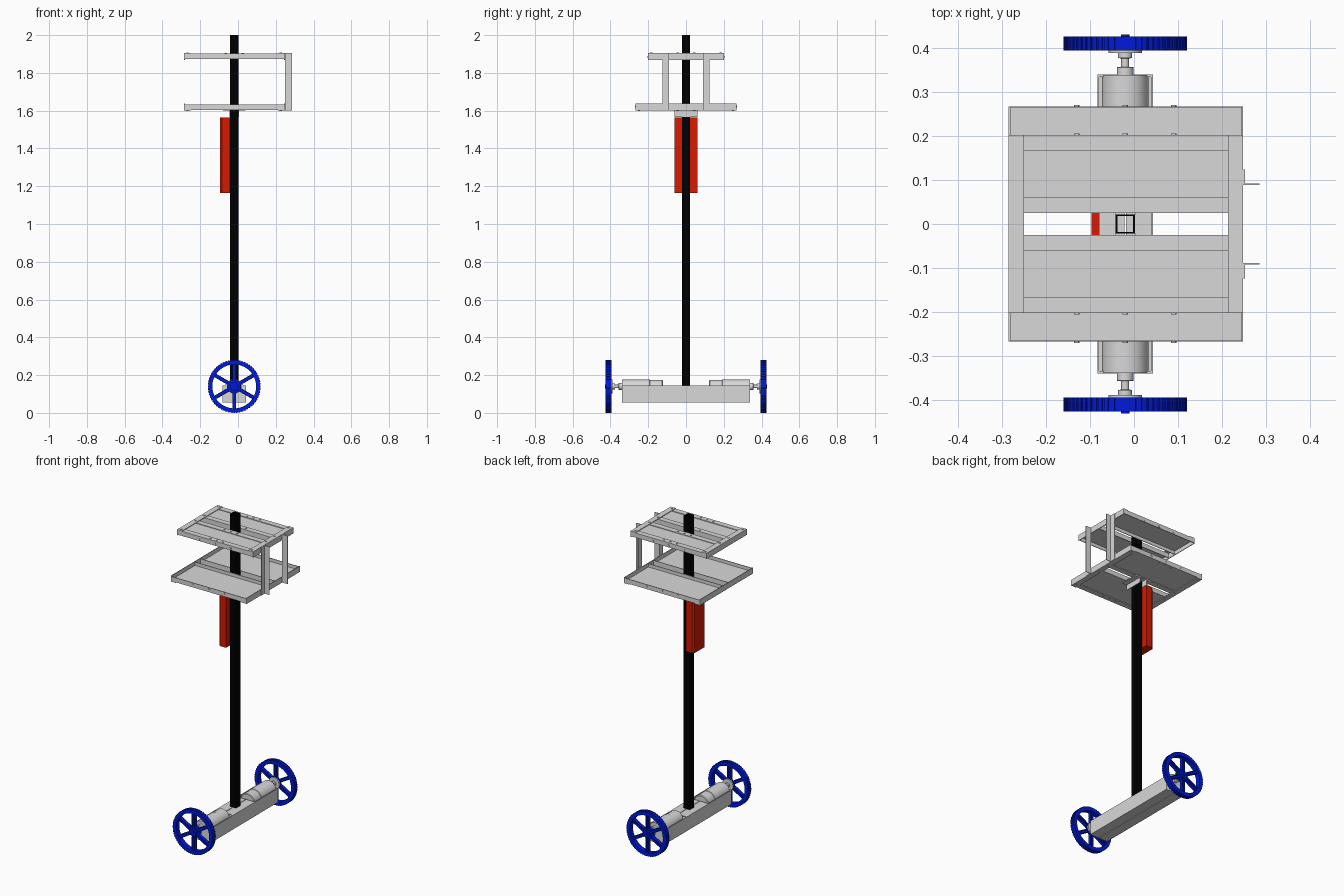
import bpy, math
from mathutils import Matrix, Vector

if "Cube" in bpy.data.objects:
    bpy.data.objects.remove(bpy.data.objects["Cube"])


def material(name, rgb):
    m = bpy.data.materials.new(name)
    m.diffuse_color = (*rgb, 1)
    m.use_nodes = True
    m.node_tree.nodes["Principled BSDF"].inputs["Base Color"].default_value = (*rgb, 1)
    return m


GREY = material("aluminium grey", (0.69, 0.69, 0.69))
BLACK = material("pole black", (0.0, 0.0, 0.0))
RED = material("case red", (0.68, 0.010, 0.0))
BLUE = material("wheel blue", (0.0, 0.010, 0.70))
PX = -0.02     # pole and axle x
AXLE_Z = 0.14


def mesh(name, verts, faces, mat):
    me = bpy.data.meshes.new(name)
    me.from_pydata(verts, [], faces)
    me.materials.append(mat)
    ob = bpy.data.objects.new(name, me)
    bpy.context.collection.objects.link(ob)
    return ob


def box(name, x, y, z, mat=GREY):
    """Box from (min, max) ranges."""
    x, y, z = sorted(x), sorted(y), sorted(z)
    v = [(a, b, c) for a in x for b in y for c in z]
    f = [(0, 1, 3, 2), (4, 6, 7, 5), (0, 4, 5, 1), (2, 3, 7, 6), (0, 2, 6, 4), (1, 5, 7, 3)]
    return mesh(name, v, f, mat)


def lathe(name, profile, y_sign, mat, x=PX, z=AXLE_Z, n=48, closed=False):
    """Turn (radius, y) points about an axis along y."""
    k = len(profile)
    v = [(x + r * math.cos(2 * math.pi * i / n), y_sign * y, z + r * math.sin(2 * math.pi * i / n))
         for i in range(n) for r, y in profile]
    f = []
    for i in range(n):
        j = (i + 1) % n
        for p in range(k if closed else k - 1):
            q = (p + 1) % k
            f.append((i * k + p, i * k + q, j * k + q, j * k + p)[::int(y_sign)])
    if not closed:
        f.append([i * k for i in range(n)][::int(y_sign)])
        f.append([i * k + k - 1 for i in range(n)][::-int(y_sign)])
    ob = mesh(name, v, f, mat)
    bpy.context.view_layer.objects.active = ob
    bpy.ops.object.select_all(action='DESELECT')
    ob.select_set(True)
    bpy.ops.object.shade_smooth_by_angle(angle=math.radians(35))
    return ob


# Hollow square pole
o, i = 0.022, 0.018
ring = [(sx * s, sy * s) for s in (o, i) for sx, sy in ((-1, -1), (1, -1), (1, 1), (-1, 1))]
verts = [(PX + a, b, z) for z in (0.145, 2.0) for a, b in ring]
faces = []
for a in range(4):
    b = (a + 1) % 4
    faces += [(a, b, b + 8, a + 8), (b + 4, a + 4, a + 12, b + 12),
              (a + 8, b + 8, b + 12, a + 12), (b, a, a + 4, b + 4)]
mesh("pole", verts, faces, BLACK)

# Battery case with chamfered outer edges
prof = [(-0.042, -0.06), (-0.042, 0.06), (-0.085, 0.06), (-0.096, 0.05), (-0.096, -0.05), (-0.085, -0.06)]
verts = [(x, y, z) for z in (1.165, 1.565) for x, y in prof]
faces = [tuple(range(5, -1, -1)), tuple(range(6, 12))]
faces += [(a, (a + 1) % 6, (a + 1) % 6 + 6, a + 6) for a in range(6)]
mesh("battery_case", verts, faces, RED)

# Angle brackets under the lower shelf, on both sides of the pole
for d, side in ((1, "left"), (-1, "right")):
    box(f"bracket_{side}_side", (PX + d * 0.022, PX + d * 0.026), (-0.06, 0.06), (1.567, 1.604))
    box(f"bracket_{side}_top", (PX + d * 0.026, PX + d * 0.06), (-0.06, 0.06), (1.600, 1.604))


# Shelves: plates, angle rails and bolts
T = 0.004
X0, X1, W, H = -0.285, 0.248, 0.035, 0.037


def shelf(name, z0, up, half):
    """Angle frame with its flanges at z0 and its lips pointing up (1) or down (-1)."""
    def level(a, b):
        return z0 + up * a, z0 + up * b

    for s, side in ((1, "back"), (-1, "front")):
        box(f"{name}_{side}_plate", (X0 + T, X1 - T), (s * 0.028, s * (half - T)), level(2 * T, 3 * T))
        for part, ya, d in (("inner", 0.025, 1), ("outer", half, -1)):
            box(f"{name}_{side}_{part}_flange", (X0, X1), (s * ya, s * (ya + d * W)), level(T, 2 * T))
            box(f"{name}_{side}_{part}_lip", (X0, X1), (s * ya, s * (ya + d * T)), level(T, H - T))
            for x in (-0.267, -0.065, PX, 0.025, 0.227):
                base = 0 if abs(x) > 0.2 else T
                bolt = lathe(f"{name}_{side}_{part}_bolt", [(0.006, -0.003), (0.006, 0.003)], 1, GREY, 0, 0, 16)
                bolt.matrix_world = (Matrix.Translation((x, s * (ya + d * 0.018), z0 + up * base))
                                     @ Matrix.Rotation(math.pi / 2, 4, 'X'))
        for x in (-0.13, PX, 0.09):
            lathe(f"{name}_{side}_rail_bolt", [(0.006, half - 0.003), (0.006, half + 0.003)],
                  s, GREY, x=x, z=z0 + up * 0.022, n=16)
    for side, xa, d in (("right", X0, 1), ("left", X1, -1)):
        box(f"{name}_{side}_end_flange", (xa, xa + d * W), (-half, half), level(0, T))
        box(f"{name}_{side}_end_lip", (xa, xa + d * T), (-half, half), level(0, H))


shelf("lower_shelf", 1.600, 1, 0.267)
shelf("upper_shelf", 1.906, -1, 0.202)

# Upright angles joining the shelves
for s, side in ((1, "back"), (-1, "front")):
    box(f"{side}_upright_flat", (X1, X1 + T), (s * 0.089, s * 0.124), (1.600, 1.905))
    box(f"{side}_upright_fin", (X1, 0.285), (s * 0.089, s * 0.092), (1.600, 1.905))

# Base channel and pole deck, split by a narrow seam
for xa, xb, side in ((-0.083, -0.022, "right"), (0.043, -0.018, "left")):
    d = 1 if xb > xa else -1
    box(f"base_{side}_wall", (xa, xa + d * 0.004), (-0.34, 0.34), (0.055, 0.145))
    box(f"base_{side}_floor", (xa, xb), (-0.34, 0.34), (0.055, 0.060))
    box(f"base_{side}_deck", (xa + d * 0.004, xb), (-0.11, 0.11), (0.140, 0.145))

# Motors, shafts and wheels at both ends
for s, side in ((1, "back"), (-1, "front")):
    box(f"{side}_end_plate", (-0.079, 0.039), (s * 0.334, s * 0.34), (0.06, 0.145))
    lathe(f"{side}_motor", [(0.046, 0.122), (0.050, 0.126), (0.050, 0.190), (0.053, 0.192), (0.053, 0.338)],
          s, GREY, z=0.125)
    lathe(f"{side}_shaft", [(0.019, 0.335), (0.019, 0.356), (0.009, 0.357), (0.009, 0.376), (0.016, 0.377),
                            (0.016, 0.388), (0.038, 0.388), (0.038, 0.394)], s, GREY, n=32)
    lathe(f"{side}_wheel_rim", [(0.116, 0.394), (0.137, 0.394), (0.137, 0.426), (0.116, 0.426)],
          s, BLUE, n=72, closed=True)
    lathe(f"{side}_wheel_hub", [(0.036, 0.394), (0.036, 0.412), (0.022, 0.414), (0.022, 0.424),
                                (0.010, 0.424), (0.010, 0.430)], s, BLUE, n=32)

    def radial(name, width, y, r, angle):
        ob = box(name, r, (s * y[0], s * y[1]), width, BLUE)
        ob.matrix_world = Matrix.Translation(Vector((PX, 0, AXLE_Z))) @ Matrix.Rotation(angle, 4, 'Y')

    # Spokes: thin web between two ribs
    for k in range(6):
        a = math.pi / 6 + k * math.pi / 3
        radial(f"{side}_spoke_web", (-0.006, 0.006), (0.407, 0.413), (0.03, 0.118), a)
        for e in (-1, 1):
            radial(f"{side}_spoke_rib", (e * 0.006, e * 0.010), (0.399, 0.421), (0.03, 0.118), a)
    # Tread bars
    for k in range(60):
        radial(f"{side}_tread_bar", (-0.005, 0.005), (0.394, 0.426), (0.134, 0.140), k * math.pi / 30)
